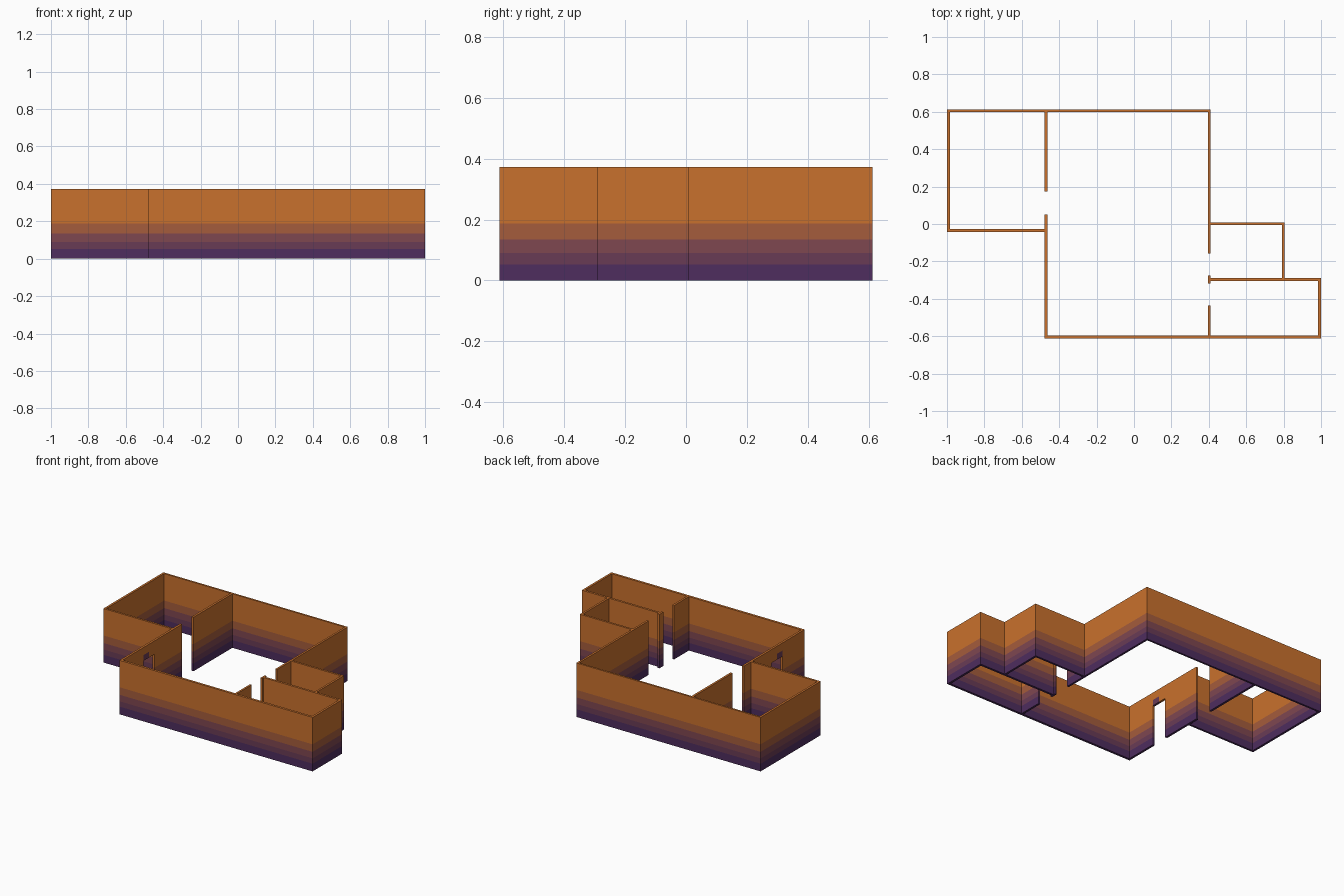
import bpy, bmesh

if "Cube" in bpy.data.objects:
    bpy.data.objects.remove(bpy.data.objects["Cube"])

H = 0.373  # wall height


def srgb(r, g, b):
    return tuple(((c / 255 + 0.055) / 1.055) ** 2.4 for c in (r, g, b)) + (1,)


# Colour bands from the foot of the walls upwards
BANDS = [("deep purple", (78, 45, 94)), ("plum", (105, 59, 85)),
         ("mauve brown", (127, 71, 80)), ("rust", (165, 92, 60)),
         ("orange", (201, 113, 45))]
LEVELS = [0.053, 0.09, 0.135, 0.187]
mats = []
for name, rgb in BANDS:
    m = bpy.data.materials.new(name)
    m.diffuse_color = srgb(*rgb)
    m.use_nodes = True
    m.node_tree.nodes["Principled BSDF"].inputs["Base Color"].default_value = m.diffuse_color
    mats.append(m)


def wall(name, x0, x1, y0, y1, z0=0.0, z1=H, band=None):
    """Box wall, cut at the colour levels and painted by height."""
    bm = bmesh.new()
    bmesh.ops.create_cube(bm, size=1)
    for v in bm.verts:
        v.co = (x1 if v.co.x > 0 else x0,
                y1 if v.co.y > 0 else y0,
                z1 if v.co.z > 0 else z0)
    for z in LEVELS:
        if z0 < z < z1:
            bmesh.ops.bisect_plane(bm, geom=bm.verts[:] + bm.edges[:] + bm.faces[:],
                                   plane_co=(0, 0, z), plane_no=(0, 0, 1))
    for f in bm.faces:
        z = f.calc_center_median().z
        f.material_index = sum(z > l for l in LEVELS) if band is None else band
    me = bpy.data.meshes.new(name)
    bm.to_mesh(me)
    bm.free()
    for m in mats:
        me.materials.append(m)
    bpy.context.collection.objects.link(bpy.data.objects.new(name, me))


# Outer walls of the main hall and left room
wall("back_wall", -1, 0.41, 0.6, 0.613)
wall("front_wall", -0.478, 1, -0.613, -0.597)
wall("left_room_side", -1, -0.985, -0.042, 0.6)
wall("left_room_front", -0.985, -0.478, -0.042, -0.028)

# Left partition with a full-height gap and an outside doorway
PX0, PX1 = -0.478, -0.463
wall("left_partition_back", PX0, PX1, 0.175, 0.6)
wall("left_partition_middle", PX0, PX1, -0.25, 0.05)
wall("left_partition_front", PX0, PX1, -0.597, -0.37)
wall("door_lintel", PX0, PX1, -0.37, -0.25, 0.32, H)
wall("door_lintel_low", PX0, PX1, -0.31, -0.25, 0.28, 0.32)
wall("door_lintel_dark", PX0, PX1, -0.37, -0.31, 0.28, 0.32, band=1)

# Right partition with two full-height gaps
for name, y0, y1 in (("back", -0.158, 0.6), ("post", -0.318, -0.275),
                     ("front", -0.597, -0.436)):
    wall("right_partition_" + name, 0.396, 0.41, y0, y1)

# Two small rooms on the right
wall("small_room_back", 0.41, 0.805, -0.005, 0.009)
wall("small_room_side", 0.791, 0.805, -0.29, -0.005)
wall("end_room_back", 0.41, 1, -0.305, -0.29)
wall("end_room_side", 0.985, 1, -0.597, -0.305)
